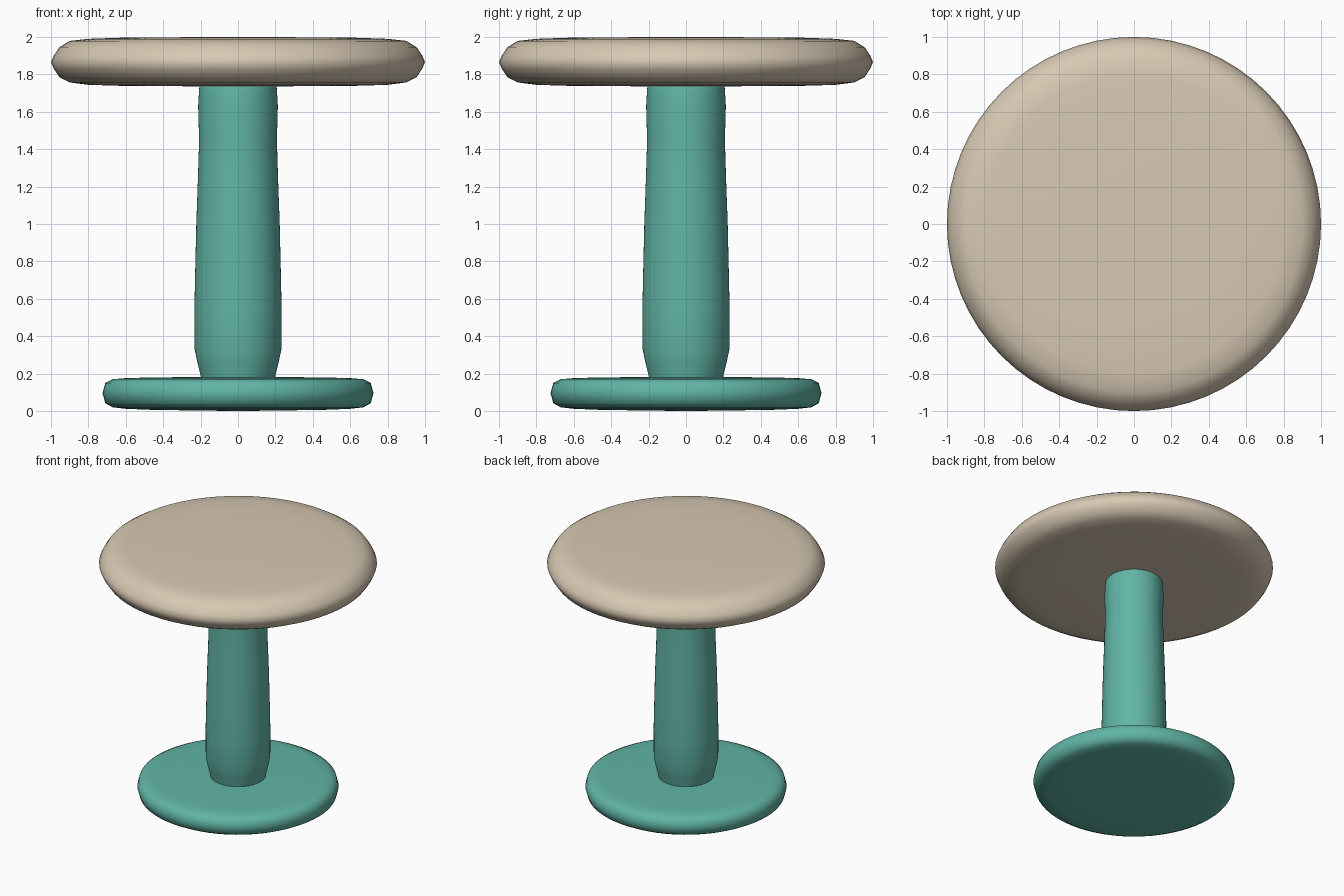
import bpy
import bmesh
import math

cube = bpy.data.objects.get("Cube")
if cube:
    bpy.data.objects.remove(cube, do_unlink=True)


def make_material(name, rgb):
    mat = bpy.data.materials.new(name)
    mat.use_nodes = True
    mat.diffuse_color = (*rgb, 1)
    mat.node_tree.nodes["Principled BSDF"].inputs["Base Color"].default_value = (*rgb, 1)
    return mat


def lathe(name, profile, mat, steps=64):
    """Spin a (radius, height) profile around z; ends on the axis are welded."""
    bm = bmesh.new()
    verts = [bm.verts.new((r, 0, z)) for r, z in profile]
    edges = [bm.edges.new(pair) for pair in zip(verts, verts[1:])]
    bmesh.ops.spin(bm, geom=verts + edges, cent=(0, 0, 0), axis=(0, 0, 1),
                   angle=math.tau, steps=steps, use_merge=True)
    bmesh.ops.remove_doubles(bm, verts=bm.verts, dist=1e-4)
    bmesh.ops.recalc_face_normals(bm, faces=bm.faces)
    mesh = bpy.data.meshes.new(name)
    bm.to_mesh(mesh)
    bm.free()
    mesh.materials.append(mat)
    obj = bpy.data.objects.new(name, mesh)
    bpy.context.collection.objects.link(obj)
    mesh.shade_smooth()
    return obj


beige = make_material("warm beige", (0.68, 0.58, 0.45))
teal = make_material("teal green", (0.12, 0.46, 0.38))

# Round seat with a soft, slightly pointed rim
lathe("seat", [(0, 1.735), (0.6, 1.738), (0.8, 1.744), (0.9, 1.757),
               (0.955, 1.785), (0.985, 1.83), (1.0, 1.866), (0.985, 1.9),
               (0.955, 1.945), (0.9, 1.979), (0.8, 1.99), (0.6, 1.997), (0, 2.0)], beige)

# Tapered column, pinched at the foot
lathe("column", [(0, 0.12), (0.19, 0.13), (0.2, 0.19), (0.215, 0.25), (0.232, 0.33),
                 (0.233, 0.55), (0.23, 0.7), (0.223, 1.0), (0.214, 1.25), (0.208, 1.45),
                 (0.213, 1.63), (0.208, 1.72), (0.2, 1.78), (0, 1.8)], teal)

# Rounded foot disc
lathe("base", [(0, 0), (0.45, 0.006), (0.6, 0.012), (0.67, 0.02), (0.71, 0.042),
               (0.724, 0.095), (0.71, 0.15), (0.67, 0.17), (0.6, 0.176),
               (0.45, 0.18), (0, 0.183)], teal)
